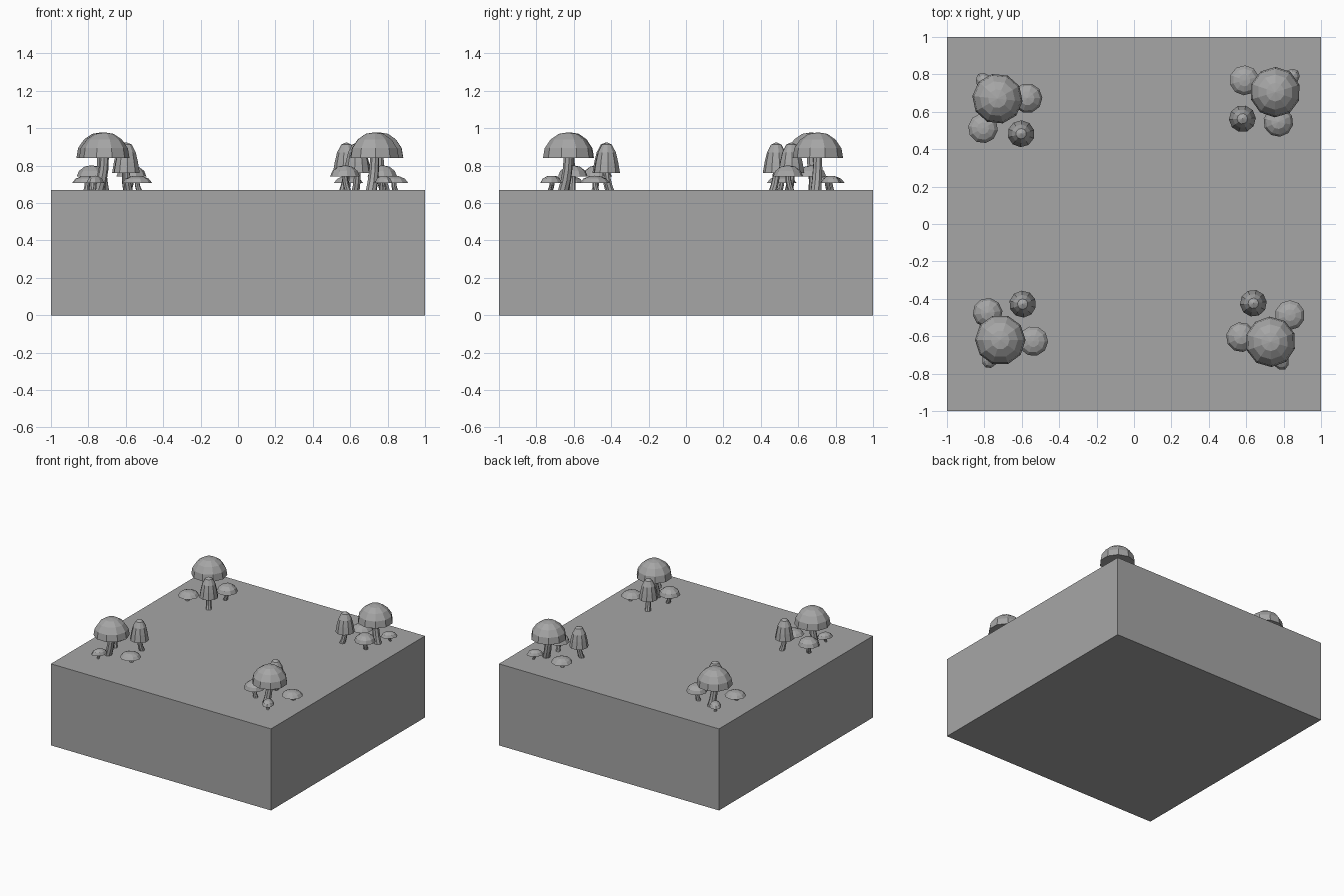
import bpy, bmesh
from math import cos, sin, pi, radians
from mathutils import Vector, Matrix

if "Cube" in bpy.data.objects:
    bpy.data.objects.remove(bpy.data.objects["Cube"])

grey = bpy.data.materials.new("stone_grey")
grey.use_nodes = True
colour = (0.38, 0.38, 0.38, 1)
grey.diffuse_color = colour
grey.node_tree.nodes["Principled BSDF"].inputs["Base Color"].default_value = colour

GROUND = 0.67
SIDES = 10


def add_object(name, bm):
    bmesh.ops.recalc_face_normals(bm, faces=bm.faces)
    mesh = bpy.data.meshes.new(name)
    bm.to_mesh(mesh)
    bm.free()
    mesh.materials.append(grey)
    obj = bpy.data.objects.new(name, mesh)
    bpy.context.collection.objects.link(obj)
    return obj


def loft(bm, sections, sides):
    """Skin circular sections (centre, radius) and close both ends."""
    rings = []
    for centre, radius in sections:
        rings.append([bm.verts.new(centre + Vector((cos(a), sin(a), 0)) * radius)
                      for a in (2 * pi * i / sides for i in range(sides))])
    for low, high in zip(rings, rings[1:]):
        for i in range(sides):
            j = (i + 1) % sides
            bm.faces.new((low[i], low[j], high[j], high[i]))
    bm.faces.new(rings[0])
    return rings[-1]


def make_cap(name, profile, place):
    bm = bmesh.new()
    top = loft(bm, [(Vector((0, 0, z)), r) for r, z in profile[:-1]], SIDES)
    tip = bm.verts.new((0, 0, profile[-1][1]))
    for i in range(SIDES):
        bm.faces.new((top[i], top[(i + 1) % SIDES], tip))
    bm.transform(place)
    add_object(name, bm)


def make_stem(name, radius, height, lean, place):
    """Bent stem that leans sideways at the foot and straightens at the cap."""
    bm = bmesh.new()
    sections = []
    for t in (0, 0.3, 0.65, 1):
        sections.append((Vector((lean * (1 - t) ** 2, 0, GROUND + t * height)),
                         radius * (1.1 - 0.2 * t)))
    bm.faces.new(loft(bm, sections, 8))
    bm.transform(place)
    add_object(name, bm)


# Cap profiles: radius and height from rim to tip
DOME = [(0.135, 0.84), (0.126, 0.893), (0.094, 0.94), (0.05, 0.97), (0, 0.978)]
BELL = [(0.072, 0.762), (0.062, 0.82), (0.05, 0.87), (0.028, 0.912), (0, 0.925)]
ROUND = [(0.08, 0.743), (0.068, 0.772), (0.038, 0.795), (0, 0.802)]
FLAT = [(0.08, 0.708), (0.062, 0.73), (0.032, 0.743), (0, 0.746)]

# Kind, profile, distance and angle from the large one, stem radius, lean, squash
KINDS = [
    ("large", DOME, 0, 0, 0.027, -0.03, 1),
    ("tall", BELL, 0.226, 58, 0.02, 0.02, 1),
    ("round", ROUND, 0.16, 115, 0.016, -0.015, 1),
    ("flat", FLAT, 0.176, -2, 0.014, 0.01, 1),
    ("tiny", FLAT, 0.103, 242, 0.009, 0.01, 0.7),
]

# Clusters: position of the large mushroom and turn of the group
CLUSTERS = {
    "front_right": (-0.715, -0.62, 0),
    "front_left": (0.73, -0.63, 56),
    "back_right": (-0.73, 0.67, -114),
    "back_left": (0.755, 0.705, 161),
}

# Ground block
bm = bmesh.new()
bmesh.ops.create_cube(bm, size=1)
bm.transform(Matrix.Translation((0, 0, GROUND / 2)) @ Matrix.Diagonal((2, 2, GROUND, 1)))
add_object("ground_block", bm)

# Mushrooms
for corner, (x, y, turn) in CLUSTERS.items():
    group = Matrix.Translation((x, y, 0)) @ Matrix.Rotation(radians(turn), 4, 'Z')
    for kind, profile, dist, angle, stem, lean, squash in KINDS:
        place = group @ Matrix.Rotation(radians(angle), 4, 'Z') @ Matrix.Translation((dist, 0, 0))
        wide = 0.8 if kind == "tiny" else 1
        make_cap(f"{corner}_{kind}_cap", profile, place @ Matrix.Diagonal((wide, wide * squash, 1, 1)))
        height = profile[0][1] - GROUND + 0.004
        make_stem(f"{corner}_{kind}_stem", stem, height, lean, place)
